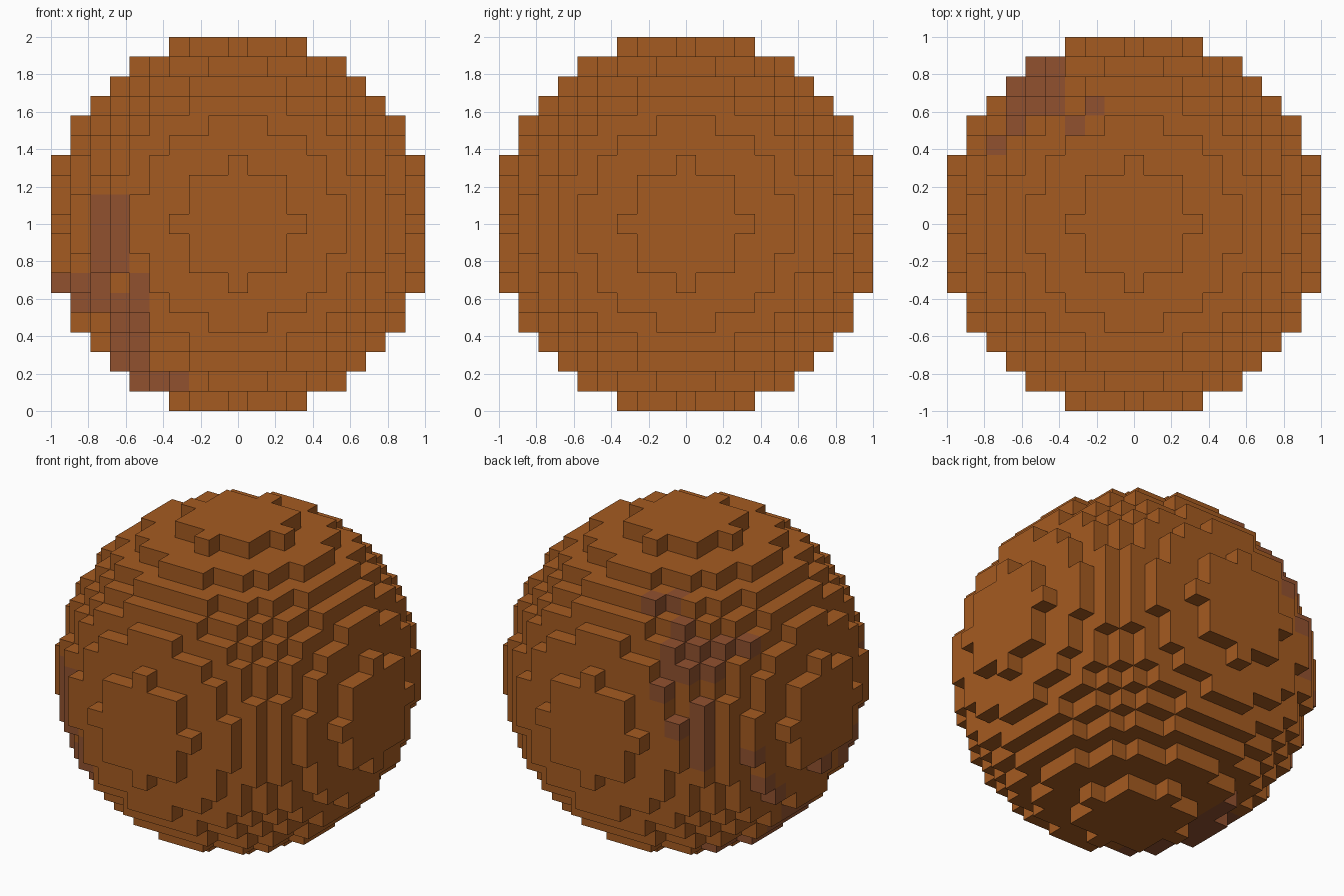
import bpy
import bmesh
from mathutils import Vector

cube = bpy.data.objects.get("Cube")
if cube:
    bpy.data.objects.remove(cube, do_unlink=True)

CELLS = 19                 # blocks across the ball
HALF = CELLS // 2
SIZE = 2 / CELLS
LIMIT = (CELLS / 2) ** 2


def make_material(name, color):
    mat = bpy.data.materials.new(name)
    mat.use_nodes = True
    mat.diffuse_color = color
    bsdf = next(n for n in mat.node_tree.nodes if n.type == 'BSDF_PRINCIPLED')
    bsdf.inputs["Base Color"].default_value = color
    bsdf.inputs["Roughness"].default_value = 0.9
    return mat


def solid(cell):
    return cell.length_squared <= LIMIT


# Stained band, as (low corner, high corner) boxes of block indices
STAINS = [
    # front
    ((-7, -7, -2), (-6, -6, 1)),
    ((-8, -5, -4), (-7, -3, -3)),
    ((-9, 0, -3), (-9, 0, -3)),
    ((-6, -7, -7), (-5, -2, -4)),
    ((-5, -7, -3), (-5, -7, -3)),
    # underside
    ((-5, -4, -8), (-3, -1, -8)),
    ((-5, 0, -8), (-4, 3, -8)),
    ((-6, -1, -7), (-6, 1, -7)),
    ((-7, -1, -6), (-7, 1, -6)),
    # side
    ((-8, 3, -4), (-8, 3, -4)),
    ((-8, 4, -3), (-8, 4, -3)),
    ((-8, 5, -1), (-8, 5, -1)),
    # back
    ((-6, 7, -1), (-6, 7, 2)),
    ((-5, 8, 1), (-5, 8, 1)),
    ((-4, 8, 3), (-4, 8, 3)),
    ((-5, 6, 4), (-4, 7, 6)),
    ((-6, 6, 4), (-6, 6, 4)),
    ((-6, 5, 5), (-6, 5, 5)),
    ((-7, 4, 5), (-7, 4, 5)),
    ((-3, 5, 7), (-3, 5, 7)),
    ((-2, 6, 7), (-2, 6, 7)),
]


def stained(cell):
    return any(all(a <= c <= b for a, c, b in zip(low, cell, high))
               for low, high in STAINS)


# Blocky ball: one square for every exposed block side
bm = bmesh.new()
span = range(-HALF, HALF + 1)
axes = [Vector(d) for d in ((1, 0, 0), (0, 1, 0), (0, 0, 1))]
directions = axes + [-d for d in axes]
lift = Vector((0, 0, 1))

for cell in (Vector((x, y, z)) for x in span for y in span for z in span):
    if not solid(cell):
        continue
    for d in directions:
        if solid(cell + d):
            continue
        u = Vector((d.y, d.z, d.x))
        v = d.cross(u)
        corners = [cell + (d + u * a + v * b) / 2
                   for a, b in ((-1, -1), (1, -1), (1, 1), (-1, 1))]
        face = bm.faces.new([bm.verts.new(p * SIZE + lift) for p in corners])
        face.material_index = int(stained(cell))

bmesh.ops.remove_doubles(bm, verts=bm.verts, dist=SIZE / 100)
mesh = bpy.data.meshes.new("block_ball")
bm.to_mesh(mesh)
bm.free()
mesh.materials.append(make_material("orange_brown", (0.376, 0.104, 0.015, 1)))
mesh.materials.append(make_material("dull_plum_brown", (0.285, 0.083, 0.028, 1)))
ball = bpy.data.objects.new("block_ball", mesh)
bpy.context.collection.objects.link(ball)
